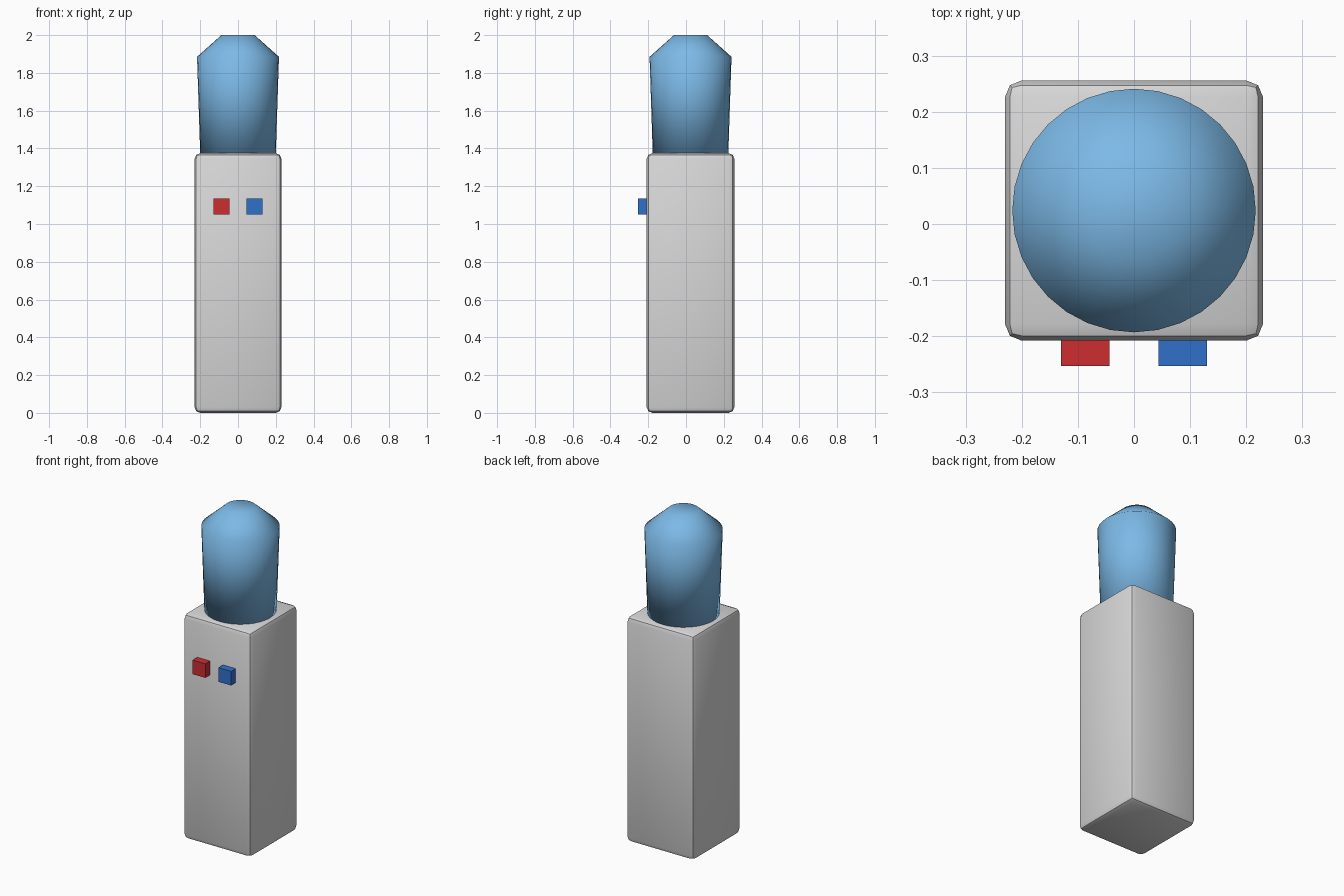
import bpy, bmesh, math
from mathutils import Matrix

if "Cube" in bpy.data.objects:
    bpy.data.objects.remove(bpy.data.objects["Cube"], do_unlink=True)

CENTRE_Y = 0.024


def material(name, rgb):
    mat = bpy.data.materials.new(name)
    mat.use_nodes = True
    mat.diffuse_color = (*rgb, 1)
    mat.node_tree.nodes["Principled BSDF"].inputs["Base Color"].default_value = (*rgb, 1)
    return mat


def add_object(name, bm, mat):
    bmesh.ops.recalc_face_normals(bm, faces=bm.faces)
    mesh = bpy.data.meshes.new(name)
    bm.to_mesh(mesh)
    bm.free()
    mesh.materials.append(mat)
    obj = bpy.data.objects.new(name, mesh)
    bpy.context.collection.objects.link(obj)
    return obj


def box(name, size, centre, mat, bevel=0):
    bm = bmesh.new()
    bmesh.ops.create_cube(bm, size=1, matrix=Matrix.Translation(centre) @ Matrix.Diagonal((*size, 1)))
    if bevel:
        bmesh.ops.bevel(bm, geom=bm.edges[:], offset=bevel, segments=2,
                        profile=0.5, affect='EDGES')
    return add_object(name, bm, mat)


def lathe(name, profile, sides, mat):
    # Rings of the profile are bridged, then closed at both ends
    bm = bmesh.new()
    rings = []
    for radius, z in profile:
        rings.append([bm.verts.new((radius * math.cos(math.tau * i / sides),
                                    CENTRE_Y + radius * math.sin(math.tau * i / sides), z))
                      for i in range(sides)])
    for low, high in zip(rings, rings[1:]):
        for i in range(sides):
            j = (i + 1) % sides
            bm.faces.new((low[i], low[j], high[j], high[i]))
    bm.faces.new(rings[0][::-1])
    bm.faces.new(rings[-1])
    obj = add_object(name, bm, mat)
    obj.data.shade_smooth()
    return obj


grey = material("light grey plastic", (0.69, 0.69, 0.69))
water_blue = material("water blue", (0.22, 0.53, 0.87))
red = material("hot red", (0.61, 0.027, 0.03))
blue = material("cold blue", (0.03, 0.165, 0.6))

# Cabinet with softly bevelled edges
cabinet = box("cabinet", (0.46, 0.464, 1.375), (0, CENTRE_Y, 0.6875), grey, bevel=0.03)
bpy.ops.object.select_all(action='DESELECT')
cabinet.select_set(True)
bpy.context.view_layer.objects.active = cabinet
bpy.ops.object.shade_smooth_by_angle(angle=math.radians(30))

# Upturned bottle with a sloped shoulder and flat end
lathe("bottle", [(0.2, 1.37), (0.217, 1.885), (0.088, 2.0)], 32, water_blue)

# Hot and cold taps
for name, x, mat in (("hot_tap", -0.087, red), ("cold_tap", 0.087, blue)):
    box(name, (0.086, 0.086, 0.086), (x, -0.21, 1.092), mat)
